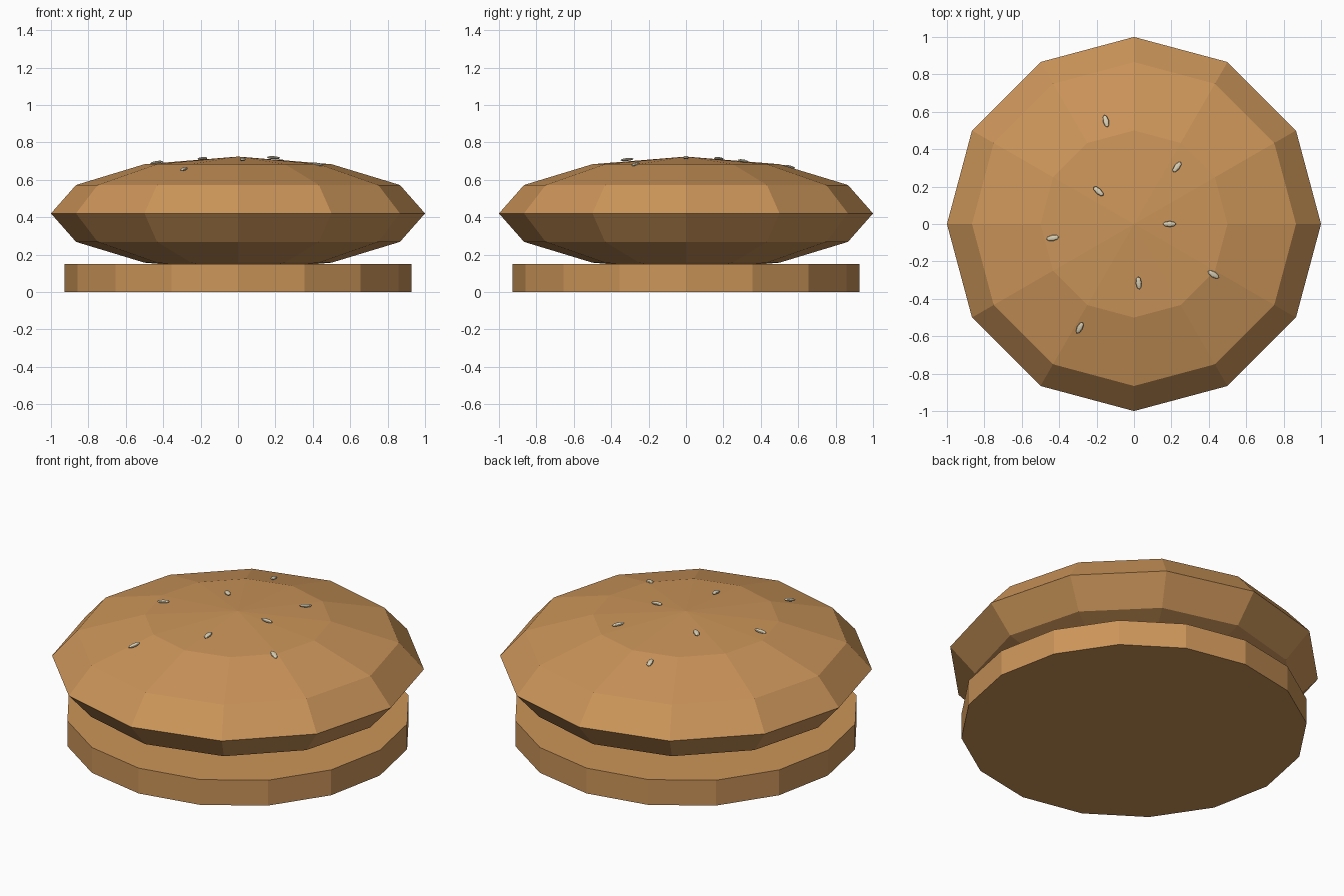
import bpy
import math

default = bpy.data.objects.get("Cube")
if default:
    bpy.data.objects.remove(default, do_unlink=True)


def make_material(name, rgb):
    mat = bpy.data.materials.new(name)
    mat.use_nodes = True
    color = (*rgb, 1.0)
    mat.diffuse_color = color
    mat.node_tree.nodes["Principled BSDF"].inputs["Base Color"].default_value = color
    return mat


def finish(name, mat):
    obj = bpy.context.object
    obj.name = name
    obj.data.name = name
    obj.data.materials.append(mat)
    return obj


bread = make_material("toasted_bread", (0.6, 0.3, 0.1))
sesame = make_material("pale_sesame", (0.70, 0.63, 0.46))

# Bottom bun: a short sixteen-sided disc
BASE_HEIGHT = 0.15
bpy.ops.mesh.primitive_cylinder_add(vertices=16, radius=0.928, depth=BASE_HEIGHT,
                                    location=(0, 0, BASE_HEIGHT / 2))
finish("bottom_bun", bread)

# Top bun: a flattened faceted sphere resting in the bottom bun
CROWN_Z, CROWN_HALF = 0.42, 0.304
bpy.ops.mesh.primitive_uv_sphere_add(segments=12, ring_count=6, radius=1,
                                     location=(0, 0, CROWN_Z))
crown = finish("top_bun", bread)
crown.scale.z = CROWN_HALF


# Sesame seeds: small ellipsoids lying on the dome, pointing outward
def add_seed(index, x, y):
    r = math.hypot(x, y)
    drop = math.sqrt(1 - r * r)
    bpy.ops.mesh.primitive_uv_sphere_add(segments=8, ring_count=6, radius=1)
    seed = finish(f"sesame_seed_{index}", sesame)
    seed.location = (x, y, CROWN_Z + CROWN_HALF * drop)
    seed.scale = (0.035, 0.016, 0.008)
    seed.rotation_euler = (0, math.atan(CROWN_HALF * r / drop), math.atan2(y, x))


seed_spots = [(-0.15, 0.55), (0.23, 0.305), (-0.19, 0.175), (0.19, 0.0),
              (-0.435, -0.075), (0.025, -0.315), (0.425, -0.27), (-0.29, -0.555)]
for i, (x, y) in enumerate(seed_spots, 1):
    add_seed(i, x, y)
